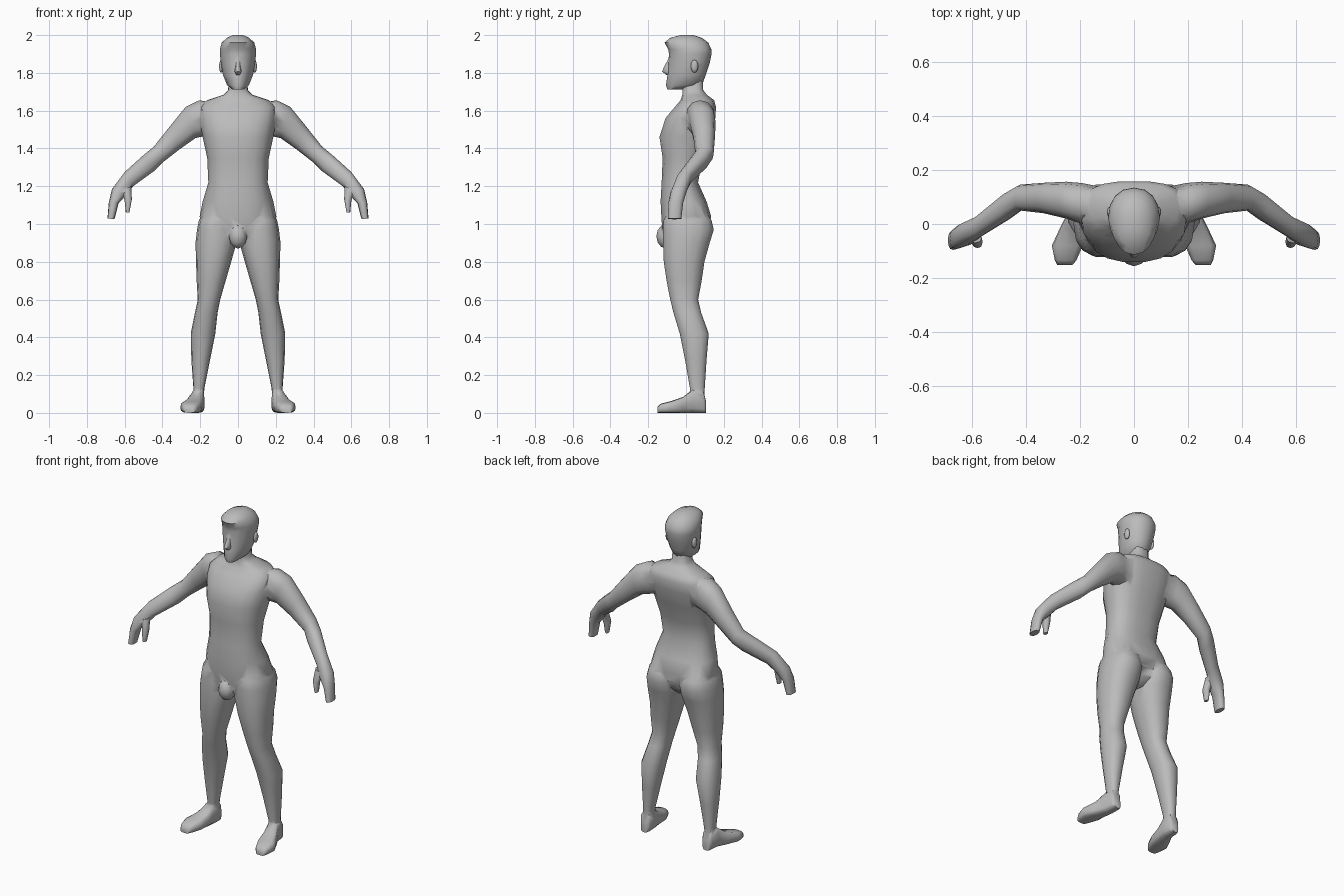
import bpy, bmesh, math
from mathutils import Vector

skin = bpy.data.materials.new("plain grey")
skin.diffuse_color = (0.5, 0.5, 0.5, 1)


def loft(name, rings, n=14, side=1):
    """Skin closed rings given as (centre, u, v, exponent, front taper)."""
    bm = bmesh.new()
    loops = []
    for c, u, v, e, taper in rings:
        loop = []
        for i in range(n):
            a = 2 * math.pi * i / n
            cu = math.copysign(abs(math.cos(a)) ** (2 / e), math.cos(a))
            cv = math.copysign(abs(math.sin(a)) ** (2 / e), math.sin(a))
            p = Vector(c) + Vector(u) * cu * (1 - taper * max(0, -cv)) + Vector(v) * cv
            loop.append(bm.verts.new((p.x * side, p.y, p.z)))
        loops.append(loop)
    for a, b in zip(loops, loops[1:]):
        for i in range(n):
            j = (i + 1) % n
            bm.faces.new((a[i], a[j], b[j], b[i]))
    bm.faces.new(loops[0])
    bm.faces.new(loops[-1])
    bmesh.ops.recalc_face_normals(bm, faces=bm.faces)
    return finish(name, bm)


def finish(name, bm):
    me = bpy.data.meshes.new(name)
    bm.to_mesh(me)
    bm.free()
    me.materials.append(skin)
    ob = bpy.data.objects.new(name, me)
    bpy.context.collection.objects.link(ob)
    return ob


def blob(name, pos, size):
    bm = bmesh.new()
    bmesh.ops.create_uvsphere(bm, u_segments=10, v_segments=6, radius=1)
    for v in bm.verts:
        v.co = Vector(a * b + c for a, b, c in zip(v.co, size, pos))
    return finish(name, bm)


def ring(x0, z0, x1, z1, y0, y1, e=2.3, taper=0):
    """Section between two points of the front plane, with a depth range."""
    return (((x0 + x1) / 2, (y0 + y1) / 2, (z0 + z1) / 2),
            ((x1 - x0) / 2, 0, (z1 - z0) / 2), (0, (y1 - y0) / 2, 0), e, taper)


# torso and neck: height, half width, front, back
torso = loft("body", [ring(-w, z, w, z, a, b, 2.6, t) for z, w, a, b, t in (
    (.89, .05, -.09, .06, 0), (.93, .11, -.12, .10, 0), (.98, .185, -.128, .12, .1),
    (1.04, .203, -.132, .135, .15), (1.12, .187, -.136, .11, .15), (1.22, .157, -.13, .065, .1),
    (1.35, .163, -.125, .09, .1), (1.46, .187, -.142, .125, .12), (1.56, .205, -.11, .157, .1),
    (1.62, .20, -.06, .16, 0), (1.655, .165, -.03, .15, 0), (1.685, .075, -.02, .11, 0),
    (1.71, .052, -.02, .092, 0), (1.78, .05, -.02, .088, 0))], 18)

# head: height, half width, front, back
head = loft("head", [ring(-w, z, w, z, a, b, 2.2, t) for z, w, a, b, t in (
    (1.712, .028, -.098, -.02, 0), (1.735, .058, -.106, .085, .15), (1.79, .08, -.098, .105, .2),
    (1.85, .09, -.094, .125, .15), (1.90, .096, -.09, .135, .1), (1.925, .096, -.094, .134, .1),
    (1.96, .086, -.114, .118, .1), (1.985, .06, -.085, .085, 0), (2.0, .028, -.03, .04, 0))], 16)

# nose: narrow wedge widening downwards
nose = loft("nose", [ring(-w, z, w, z, a, -.07) for z, w, a in (
    (1.79, .012, -.105), (1.808, .018, -.127), (1.84, .012, -.112), (1.88, .008, -.09))], 8)
groin = blob("groin", (0, -.105, .935), (.05, .052, .065))
parts = [groin]
head_parts = [nose]

for s, label in ((1, "left"), (-1, "right")):
    # leg: height, inner edge, outer edge, front, back
    parts.append(loft(label + "_leg", [ring(a, z, b, z, c, d) for z, a, b, c, d in (
        (1.09, .05, .165, -.08, .09), (1.02, .012, .207, -.122, .138), (.97, .008, .217, -.125, .15),
        (.90, .008, .225, -.124, .128), (.80, .036, .222, -.12, .10), (.70, .065, .219, -.105, .085),
        (.60, .094, .213, -.085, .066), (.53, .108, .228, -.068, .082), (.42, .12, .25, -.035, .122),
        (.28, .148, .247, -.006, .11), (.13, .178, .236, .02, .10), (.06, .182, .24, .025, .097))],
        14, s))
    # foot: depth, inner edge, outer edge, height
    parts.append(loft(label + "_foot", [
        (((a + b) / 2, y, h / 2), ((b - a) / 2, 0, 0), (0, 0, h / 2), 3.2, -.05)
        for y, a, b, h in (
            (.107, .188, .232, .06), (.092, .177, .243, .115), (.035, .177, .25, .125),
            (-.015, .183, .275, .085), (-.08, .19, .305, .062), (-.135, .214, .294, .048),
            (-.152, .228, .285, .03))], 12, s))
    # arm and hand: lower point, upper point, front, back
    parts.append(loft(label + "_arm", [ring(*r) for r in (
        (.10, 1.49, .12, 1.64, .02, .135), (.18, 1.465, .205, 1.655, 0, .152),
        (.225, 1.455, .277, 1.62, .02, .157), (.31, 1.395, .362, 1.515, .04, .153),
        (.40, 1.325, .445, 1.41, .05, .146), (.445, 1.28, .50, 1.365, .015, .115),
        (.555, 1.20, .60, 1.275, -.05, .03), (.59, 1.155, .667, 1.185, -.082, .003),
        (.632, 1.11, .684, 1.115, -.093, -.015), (.654, 1.025, .691, 1.03, -.096, -.025))], 12, s))
    # thumb
    parts.append(loft(label + "_thumb", [ring(*r) for r in (
        (.565, 1.20, .615, 1.18, -.07, -.03), (.562, 1.13, .60, 1.12, -.09, -.045),
        (.575, 1.06, .594, 1.062, -.085, -.055))], 8, s))
    # ear
    head_parts.append(blob(label + "_ear", (s * .089, .045, 1.835), (.012, .02, .034)))


def merge(base, others):
    """Fuse overlapping parts into one clean skin."""
    bpy.context.view_layer.objects.active = base
    for o in others:
        m = base.modifiers.new("fuse", 'BOOLEAN')
        m.operation = 'UNION'
        m.solver = 'EXACT'
        m.object = o
        bpy.ops.object.modifier_apply(modifier=m.name)
        bpy.data.objects.remove(o)
    bpy.ops.object.select_all(action='DESELECT')
    base.select_set(True)
    bpy.ops.object.shade_smooth_by_angle(angle=math.radians(60))


merge(torso, parts)
merge(head, head_parts)
